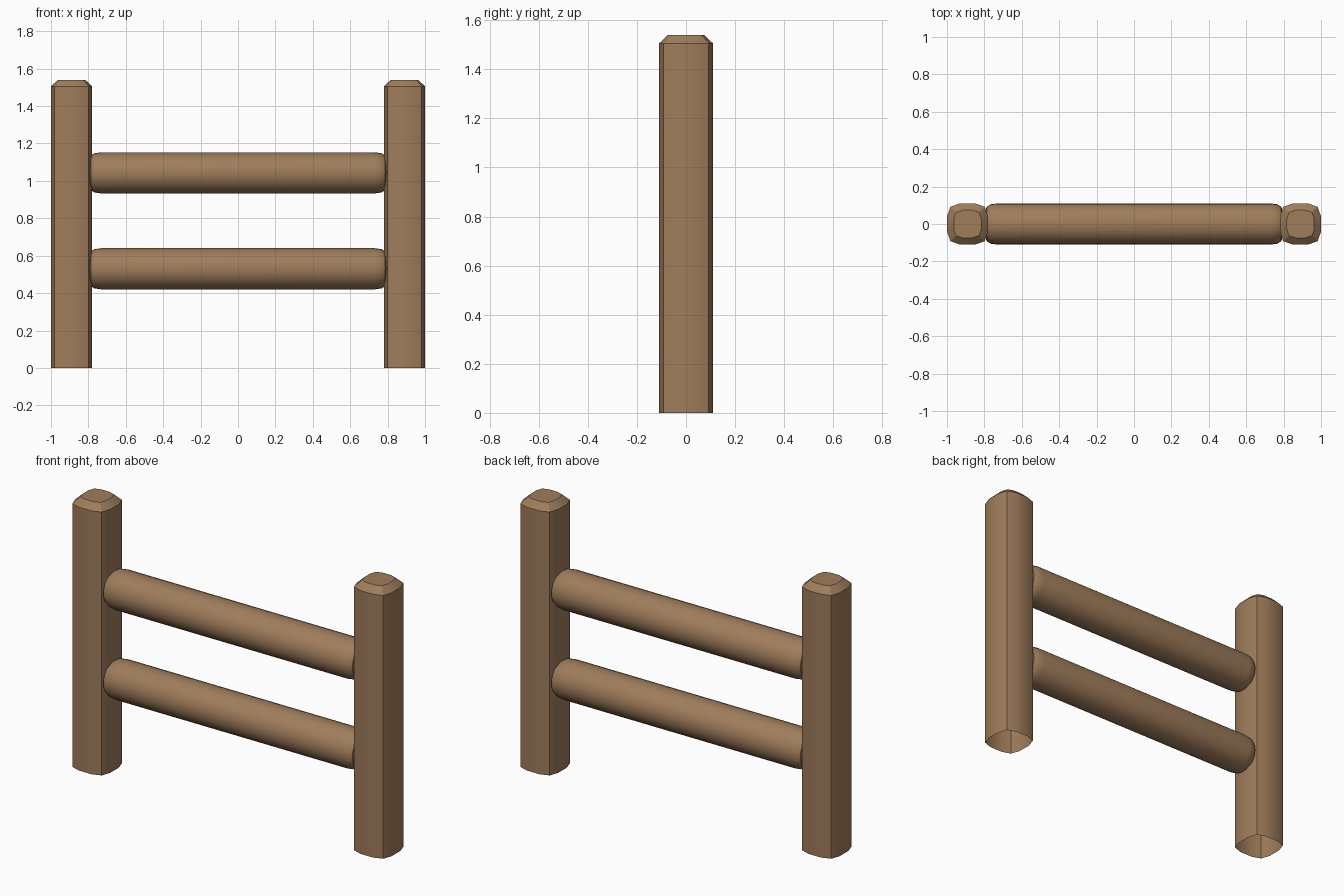
import bpy, bmesh, math

if "Cube" in bpy.data.objects:
    bpy.data.objects.remove(bpy.data.objects["Cube"])

wood = bpy.data.materials.new("wood")
wood.diffuse_color = (0.35, 0.205, 0.105, 1)
wood.use_nodes = True
wood.node_tree.nodes["Principled BSDF"].inputs["Base Color"].default_value = wood.diffuse_color


def loft(name, rings, caps):
    """Skin a list of vertex rings; caps lists the ring indices to close."""
    bm = bmesh.new()
    loops = [[bm.verts.new(p) for p in ring] for ring in rings]
    for a, b in zip(loops, loops[1:]):
        n = len(a)
        for i in range(n):
            j = (i + 1) % n
            bm.faces.new((a[i], a[j], b[j], b[i]))
    for c in caps:
        bm.faces.new(loops[c])
    if len(caps) == 2:
        bmesh.ops.recalc_face_normals(bm, faces=bm.faces)
    mesh = bpy.data.meshes.new(name)
    bm.to_mesh(mesh)
    bm.free()
    mesh.materials.append(wood)
    obj = bpy.data.objects.new(name, mesh)
    bpy.context.collection.objects.link(obj)
    bpy.ops.object.select_all(action='DESELECT')
    obj.select_set(True)
    bpy.context.view_layer.objects.active = obj
    bpy.ops.object.shade_smooth_by_angle(angle=math.radians(30))
    return obj


# Post section: a square with bulging sides, counter-clockwise
section = []
for k in range(4):
    c, s = round(math.cos(k * math.pi / 2)), round(math.sin(k * math.pi / 2))
    for x, y in ((0.11, -0.04), (0.11, 0.04), (0.092, 0.092)):
        section.append((x * c - y * s, x * s + y * c))

# Upright posts: chamfered top, open bottom
for side, cx in (("left", -0.89), ("right", 0.89)):
    rings = [[(cx + x * f, y * f, z) for x, y in section]
             for z, f in ((0, 1), (1.505, 1), (1.54, 0.67))]
    loft(side + "_post", rings, caps=[-1])

# Round rails with softened ends butting into the posts
half = [(0.795, 0.072), (0.787, 0.092), (0.768, 0.105), (0.73, 0.11)]
profile = [(-x, r) for x, r in half] + half[::-1]
SIDES = 24
for label, cz in (("lower", 0.53), ("upper", 1.043)):
    rings = [[(x, r * math.cos(2 * math.pi * i / SIDES),
               cz + r * math.sin(2 * math.pi * i / SIDES)) for i in range(SIDES)]
             for x, r in profile]
    loft(label + "_rail", rings, caps=[0, -1])
